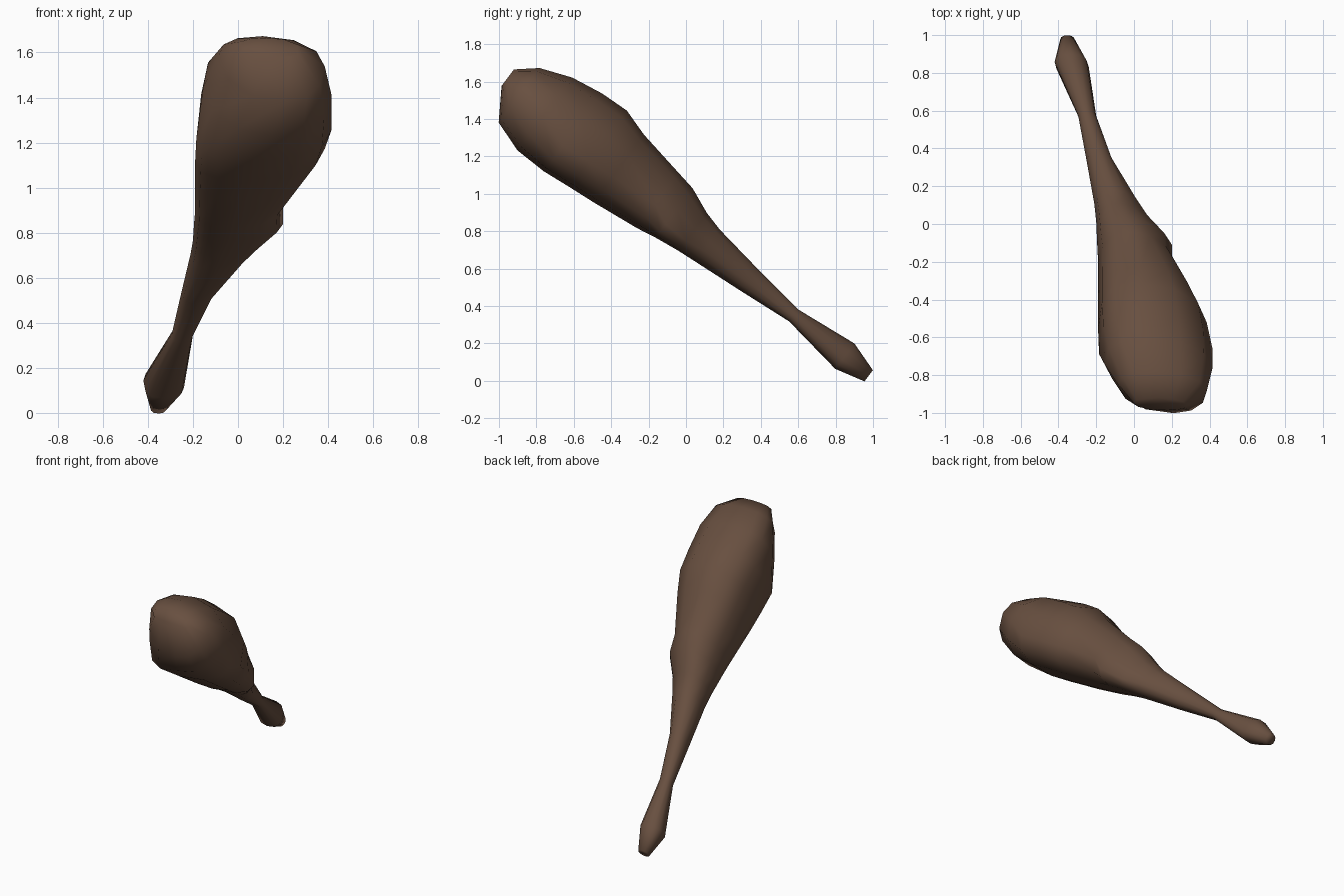
import bpy, bmesh, math
from mathutils import Vector

if "Cube" in bpy.data.objects:
    bpy.data.objects.remove(bpy.data.objects["Cube"])

# One wood colour
wood = bpy.data.materials.new("dark brown wood")
wood.diffuse_color = (0.138, 0.079, 0.051, 1)
wood.use_nodes = True
wood.node_tree.nodes["Principled BSDF"].inputs["Base Color"].default_value = wood.diffuse_color

# Rings square to the club's slope. Each has its distance along the slope and its
# four extreme points: right (x, s), top (x, s), left (x, s), bottom (x, s)
RINGS = [
    (-0.765, -0.315, 0.61, -0.35, 0.645, -0.39, 0.61, -0.35, 0.57),
    (-0.60, -0.24, 0.59, -0.33, 0.70, -0.42, 0.63, -0.33, 0.53),
    (-0.25, -0.20, 0.62, -0.25, 0.665, -0.295, 0.62, -0.25, 0.585),
    (0.06, -0.11, 0.62, -0.18, 0.71, -0.25, 0.63, -0.18, 0.56),
    (0.34, 0.035, 0.615, -0.10, 0.755, -0.21, 0.63, -0.09, 0.54),
    (0.45, 0.10, 0.60, -0.08, 0.785, -0.20, 0.62, -0.07, 0.532),
    (0.59, 0.20, 0.605, -0.04, 0.845, -0.195, 0.61, -0.04, 0.515),
    (0.70, 0.20, 0.655, 0.0, 0.866, -0.19, 0.60, -0.02, 0.496),
    (0.97, 0.32, 0.64, 0.04, 0.918, -0.19, 0.57, 0.02, 0.467),
    (1.12, 0.385, 0.625, 0.04, 0.966, -0.19, 0.56, 0.05, 0.455),
    (1.28, 0.415, 0.61, 0.05, 0.96, -0.185, 0.56, 0.07, 0.44),
    (1.46, 0.415, 0.67, 0.08, 0.932, -0.155, 0.71, 0.15, 0.445),
    (1.63, 0.385, 0.70, 0.11, 0.868, -0.085, 0.76, 0.21, 0.504),
    (1.735, 0.28, 0.71, 0.13, 0.78, 0.0, 0.73, 0.17, 0.67),
]
QUARTER = 3  # sides per quarter ring
ALONG = Vector((0, -0.8, 0.6))
UP = Vector((0, 0.6, 0.8))


def fullness(t, quarter):
    """Exponent of each quarter: small is boxy, large is lean."""
    shaft = t < 0.9
    upper_right = 1.25 if 0.3 < t < 0.9 else 1.0
    upper_left = 0.88 if shaft else 0.68 if t < 1.55 else 0.8
    lower_left = 0.75 if t < 1.4 else 1.0
    return (upper_right, upper_left, lower_left, 0.9)[quarter]


def ring_point(ring, quarter, step):
    """Point on a lopsided oval."""
    t, rx, rs, tx, ts, lx, ls, bx, bs = ring
    side = (rx, rs) if quarter in (0, 3) else (lx, ls)
    cap = (tx, ts) if quarter < 2 else (bx, bs)
    a = math.pi / 2 * (step / QUARTER)
    if quarter % 2:
        a = math.pi / 2 - a
    power = fullness(t, quarter)
    c, s = max(0, math.cos(a)) ** power, max(0, math.sin(a)) ** power
    x = cap[0] + (side[0] - cap[0]) * c
    h = side[1] + (cap[1] - side[1]) * s
    return ALONG * t + UP * h + Vector((x, 0, 0))


# Club: head, neck and handle as one lofted skin
bm = bmesh.new()
loops = [[bm.verts.new(ring_point(r, q, k)) for q in range(4) for k in range(QUARTER)]
         for r in RINGS]
n = 4 * QUARTER
for a, b in zip(loops, loops[1:]):
    for i in range(n):
        j = (i + 1) % n
        bm.faces.new((a[i], a[j], b[j], b[i]))
bm.faces.new(loops[0])
bm.faces.new(loops[-1])
bmesh.ops.recalc_face_normals(bm, faces=bm.faces)

mesh = bpy.data.meshes.new("wooden_club")
bm.to_mesh(mesh)
bm.free()
mesh.materials.append(wood)
club = bpy.data.objects.new("wooden_club", mesh)
bpy.context.collection.objects.link(club)

# Smooth shading all over
bpy.context.view_layer.objects.active = club
club.select_set(True)
bpy.ops.object.shade_smooth_by_angle(angle=math.radians(80))
